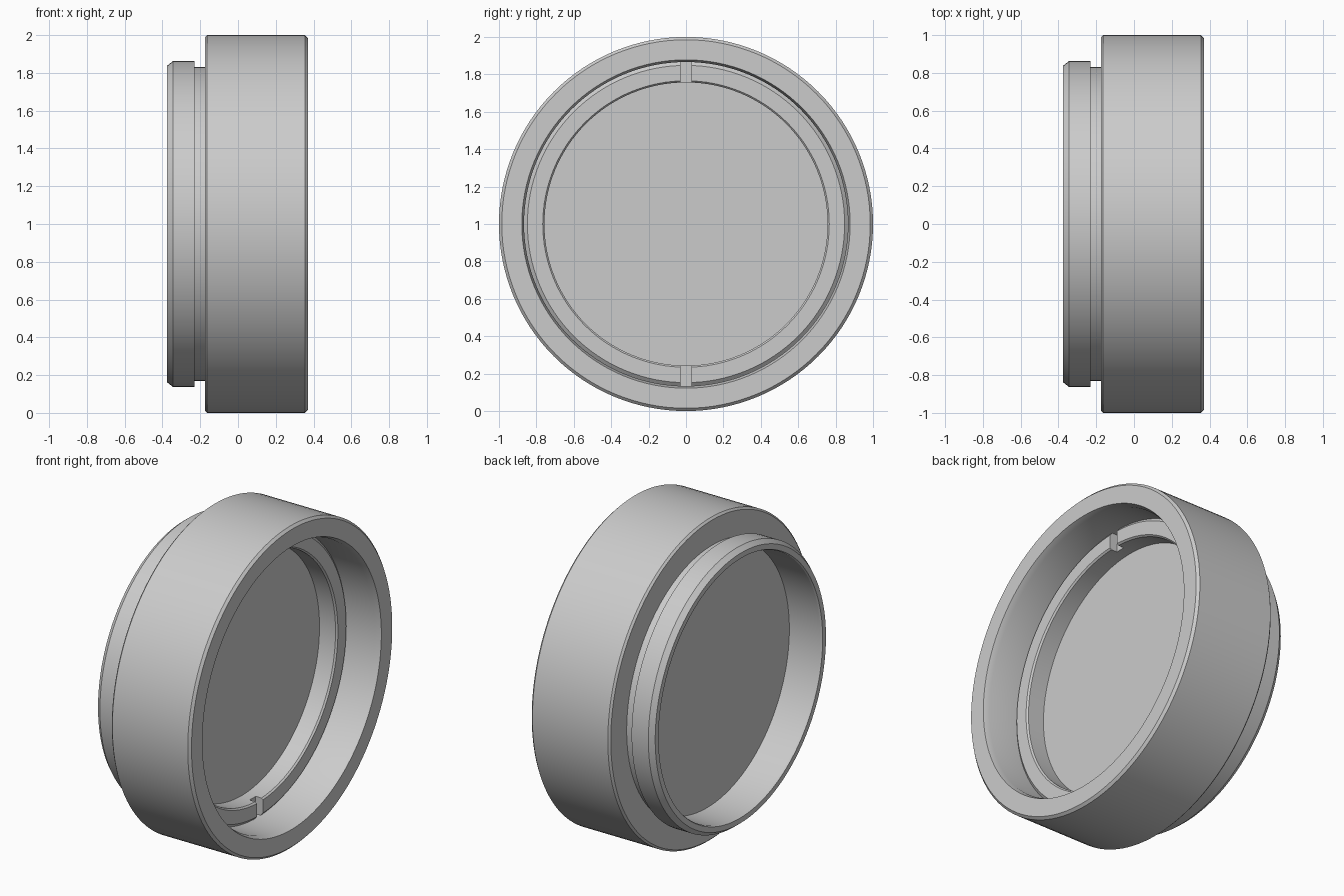
import bpy
import bmesh
from math import cos, sin, tau, radians

SEGMENTS = 128
AXIS_Z = 1.0

cube = bpy.data.objects.get("Cube")
if cube:
    bpy.data.objects.remove(cube, do_unlink=True)

grey = bpy.data.materials.new("plain grey")
grey.use_nodes = True
grey.diffuse_color = (0.6, 0.6, 0.6, 1)
grey.node_tree.nodes["Principled BSDF"].inputs["Base Color"].default_value = grey.diffuse_color


def add_object(name, bm):
    bmesh.ops.recalc_face_normals(bm, faces=bm.faces[:])
    mesh = bpy.data.meshes.new(name)
    bm.to_mesh(mesh)
    bm.free()
    mesh.materials.append(grey)
    obj = bpy.data.objects.new(name, mesh)
    obj.location.z = AXIS_Z
    bpy.context.collection.objects.link(obj)
    return obj


def lathe(name, profile):
    """Turn a closed (x, radius) outline around the x axis."""
    bm = bmesh.new()
    rings = []
    for x, r in profile:
        rings.append([bm.verts.new((x, r * cos(tau * i / SEGMENTS), r * sin(tau * i / SEGMENTS)))
                      for i in range(SEGMENTS)])
    for a, b in zip(rings, rings[1:] + rings[:1]):
        for i in range(SEGMENTS):
            j = (i + 1) % SEGMENTS
            bm.faces.new((a[i], a[j], b[j], b[i]))
    return add_object(name, bm)


def smooth(obj):
    bpy.ops.object.select_all(action="DESELECT")
    obj.select_set(True)
    bpy.context.view_layer.objects.active = obj
    bpy.ops.object.shade_smooth_by_angle(angle=radians(25))


# Housing: wide barrel, relief groove and narrow rear collar
housing = lathe("housing", [
    (0.37, 0.878), (0.37, 0.985), (0.355, 1.0), (-0.163, 1.0), (-0.175, 0.988),
    (-0.175, 0.832), (-0.23, 0.832), (-0.23, 0.862), (-0.345, 0.862), (-0.375, 0.838),
    (-0.375, 0.805), (-0.365, 0.8), (0.02, 0.8), (0.02, 0.866), (0.335, 0.866),
])

# Retaining ring with softened rims
ring = lathe("retaining_ring", [
    (0.02, 0.757), (0.14, 0.757), (0.15, 0.766), (0.15, 0.848), (0.135, 0.866), (0.02, 0.866),
])

# Two spanner slots across the ring, at top and bottom
bm = bmesh.new()
for side in (1, -1):
    verts = bmesh.ops.create_cube(bm, size=1)["verts"]
    bmesh.ops.scale(bm, vec=(0.1, 0.06, 0.2), verts=verts)
    bmesh.ops.translate(bm, vec=(0.15, 0, 0.81 * side), verts=verts)
cutter = add_object("slot_cutter", bm)
cutter.hide_render = True
cutter.hide_set(True)
cut = ring.modifiers.new("slots", "BOOLEAN")
cut.operation = "DIFFERENCE"
cut.solver = "EXACT"
cut.object = cutter
bpy.context.view_layer.objects.active = ring
bpy.ops.object.modifier_apply(modifier=cut.name)
bpy.data.objects.remove(cutter, do_unlink=True)

# Flat glass disc seated behind the ring
bm = bmesh.new()
bmesh.ops.create_cone(bm, cap_ends=True, segments=SEGMENTS, radius1=0.8, radius2=0.8, depth=0.18)
for v in bm.verts:
    v.co = (v.co.z - 0.06, v.co.x, v.co.y)
glass = add_object("glass_disc", bm)

for part in (housing, ring, glass):
    smooth(part)
